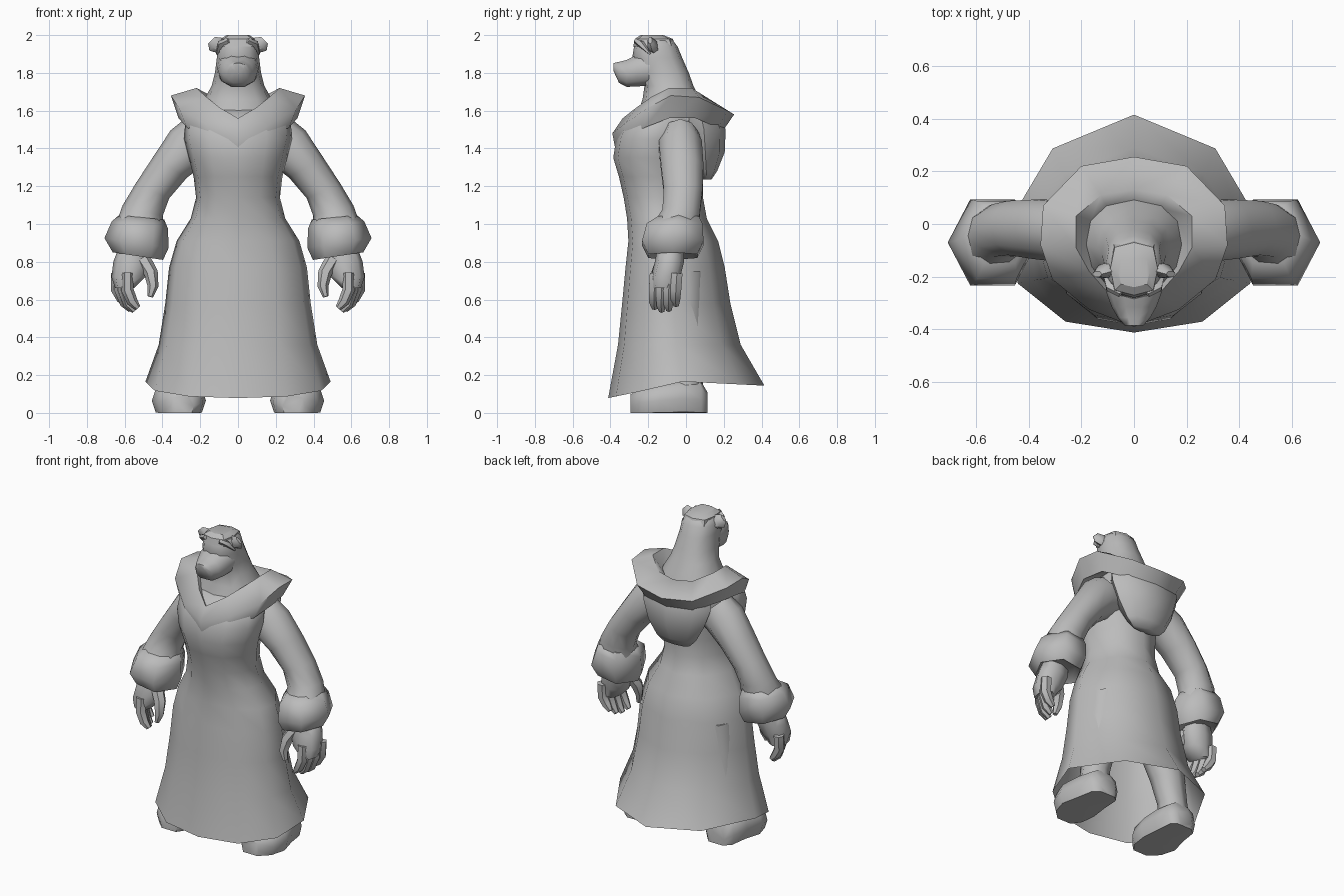
import bpy, bmesh, math
from mathutils import Vector

grey = bpy.data.materials.new("plain grey")
grey.diffuse_color = (0.5, 0.5, 0.5, 1)


def mesh_object(name, rings, cap=(True, True), loop=False, angle=50):
    """Skin a list of point rings; loop joins the last ring to the first."""
    bm = bmesh.new()
    rows = [[bm.verts.new(p) for p in r] for r in rings]
    n = len(rows[0])
    for a, b in zip(rows, rows[1:] + (rows[:1] if loop else [])):
        for i in range(n):
            j = (i + 1) % n
            bm.faces.new((a[i], a[j], b[j], b[i]))
    if not loop:
        if cap[0]:
            bm.faces.new(rows[0][::-1])
        if cap[1]:
            bm.faces.new(rows[-1])
    bmesh.ops.recalc_face_normals(bm, faces=bm.faces)
    me = bpy.data.meshes.new(name)
    bm.to_mesh(me)
    bm.free()
    me.materials.append(grey)
    ob = bpy.data.objects.new(name, me)
    bpy.context.collection.objects.link(ob)
    bpy.context.view_layer.objects.active = ob
    ob.select_set(True)
    bpy.ops.object.shade_smooth_by_angle(angle=math.radians(angle))
    ob.select_set(False)
    return ob


def ring(c, u, v, n=8, square=1.0):
    """Ellipse around c with half axes u and v; square < 1 makes it boxier."""
    c, u, v = Vector(c), Vector(u), Vector(v)
    pts = []
    for i in range(n):
        a = 2 * math.pi * i / n
        ca, sa = math.cos(a), math.sin(a)
        pts.append(c + u * math.copysign(abs(ca) ** square, ca)
                   + v * math.copysign(abs(sa) ** square, sa))
    return pts


def level(z, hx, front, back, n=12, x=0, square=1.0):
    """Horizontal ring given by half width and front/back limits."""
    return ring((x, (front + back) / 2, z), (hx, 0, 0), (0, (back - front) / 2, 0), n, square)


def tilted(x, y, z, hx, hy, t, n=8, square=1.0):
    """Ring for a limb leaning sideways by angle t."""
    return ring((x, y, z), (hx * math.cos(t), 0, hx * math.sin(t)), (0, hy, 0), n, square)


def tube(name, path, n=6):
    """Tapered tube through (x, y, z, radius) points."""
    pts = [Vector(p[:3]) for p in path]
    rings = []
    for i, p in enumerate(path):
        d = (pts[min(i + 1, len(pts) - 1)] - pts[max(i - 1, 0)]).normalized()
        u = d.cross(Vector((0, 1, 0))).normalized()
        rings.append(ring(pts[i], u * p[3], d.cross(u) * p[3], n))
    return mesh_object(name, rings)


def both_sides(ob):
    """Mirror a part across x = 0."""
    m = ob.modifiers.new("mirror", 'MIRROR')
    m.use_axis[0] = True
    m.use_mirror_merge = False


# Robe: ten-sided section, hem dipping at the front
side = [(.63, .69), (1, -.05), (.9, -.55), (.53, -.9)]
section = [(0, 1)] + side + [(0, -1)] + [(-x, y) for x, y in side[::-1]]


def robe_ring(z, hx, front, back):
    cy, hy = (front + back) / 2, (back - front) / 2
    return [Vector((x * hx, cy + y * hy, z)) for x, y in section]


hem = robe_ring(0.165, 0.49, -0.412, 0.415)
for p in hem:
    p.z += 0.21 * p.y if p.y < -0.05 else -0.05 * p.y
robe = [hem] + [robe_ring(*r) for r in (
    (0.36, 0.42, -0.36, 0.29), (0.58, 0.385, -0.338, 0.235), (0.77, 0.365, -0.32, 0.205),
    (0.91, 0.325, -0.305, 0.17), (1.03, 0.25, -0.312, 0.11), (1.14, 0.222, -0.33, 0.09),
    (1.25, 0.235, -0.355, 0.09), (1.35, 0.26, -0.385, 0.095), (1.45, 0.285, -0.37, 0.1),
    (1.54, 0.28, -0.335, 0.11), (1.61, 0.2, -0.24, 0.1))]
mesh_object("robe", robe, cap=(False, True), angle=70)

# Thick collar: inner edge, crest, outer edge and lower edge at each station
half = [
    ((0, .07, 1.60), (0, .13, 1.655), (0, .255, 1.58), (0, .20, 1.50)),
    ((.10, .06, 1.62), (.125, .11, 1.67), (.20, .22, 1.60), (.17, .17, 1.51)),
    ((.165, .01, 1.64), (.22, .03, 1.72), (.345, .07, 1.67), (.29, .05, 1.56)),
    ((.165, -.08, 1.63), (.22, -.09, 1.72), (.355, -.08, 1.68), (.315, -.09, 1.56)),
    ((.12, -.16, 1.60), (.17, -.18, 1.675), (.31, -.21, 1.61), (.27, -.22, 1.51)),
    ((.07, -.23, 1.56), (.095, -.265, 1.615), (.17, -.325, 1.53), (.15, -.32, 1.45)),
    ((0, -.29, 1.51), (0, -.335, 1.56), (0, -.39, 1.48), (0, -.375, 1.40))]
other = [[(-x, y, z) for x, y, z in s] for s in half[-2:0:-1]]
mesh_object("collar", half + other, loop=True, angle=75)

# Hood hanging down the back
mesh_object("hood", [level(*r, n=8, square=0.85) for r in (
    (1.235, 0.10, 0.08, 0.135), (1.28, 0.145, 0.05, 0.165), (1.38, 0.20, 0.0, 0.205),
    (1.50, 0.245, -0.02, 0.21), (1.57, 0.24, -0.02, 0.18))], angle=60)

# Neck and skull
mesh_object("head", [level(*r, n=12, square=0.85) for r in (
    (1.55, 0.21, -0.27, 0.12), (1.66, 0.18, -0.23, 0.075), (1.73, 0.14, -0.22, 0.04),
    (1.80, 0.122, -0.25, 0.015), (1.88, 0.112, -0.285, -0.02), (1.94, 0.108, -0.275, -0.045),
    (1.98, 0.085, -0.26, -0.075), (1.995, 0.045, -0.235, -0.13))], angle=60)

# Muzzle sloping from the brow down to the nose, with the chin below
mesh_object("muzzle", [ring((0, y, z), (hx, 0, 0), (0, 0, hz), 10, 0.85) for y, z, hx, hz in (
    (-.19, 1.825, .112, .095), (-.26, 1.812, .105, .088), (-.315, 1.797, .085, .074),
    (-.355, 1.803, .062, .058), (-.385, 1.832, .036, .02))], angle=70)

# Hair cap and swept locks above the brow
mesh_object("hair_cap", [level(*r, n=8, square=0.6) for r in (
    (1.94, 0.095, -0.28, -0.055), (1.98, 0.09, -0.27, -0.07), (2.0, 0.06, -0.24, -0.12))], angle=35)
both_sides(tube("hair_lock", [(.05, -.265, 1.97, .014), (.09, -.24, 1.955, .02),
                              (.112, -.19, 1.90, .006)], 5))

# Ears: flattened cups leaning outwards
both_sides(mesh_object("ear", [ring((x, y, z), (w * .7, 0, -w * .7), (0, d, 0), 6) for x, y, z, w, d in (
    (.085, -.17, 1.925, .03, .03), (.118, -.18, 1.952, .048, .028), (.14, -.19, 1.972, .026, .012))]))

# Sleeves
both_sides(mesh_object("sleeve", [tilted(*r, n=10) for r in (
    (.18, -.03, 1.46, .14, .10, .75), (.255, -.03, 1.415, .13, .12, .68),
    (.36, -.02, 1.30, .105, .118, .55), (.453, -.015, 1.175, .097, .108, .42),
    (.505, -.025, 1.07, .11, .105, .25), (.515, -.05, 1.0, .125, .125, .2))]))

# Wide six-sided cuffs, hollow underneath
both_sides(mesh_object("cuff", [tilted(*r, n=6) for r in (
    (.51, -.04, 1.035, .12, .125, .1), (.52, -.06, .995, .15, .17, .12),
    (.537, -.07, .90, .172, .188, .15), (.53, -.07, .83, .135, .15, .15),
    (.53, -.07, .85, .11, .11, .15))], angle=60))

# Hands: palm, four curled fingers and a thumb
both_sides(mesh_object("palm", [level(z, hx, f, b, 8, x, 0.85) for z, hx, f, b, x in (
    (.88, .08, -.15, -.01, .55), (.80, .10, -.165, -.01, .56),
    (.72, .09, -.185, -.03, .58), (.66, .05, -.18, -.04, .60))], angle=70))
for i in range(4):
    y, x, drop = -.162 + i * .038, .575 + i * .018, (.0, .015, .01, -.015)[i]
    both_sides(tube(f"finger_{i + 1}", [
        (x + .01, y, .74, .034), (x + .01, y - .006, .65, .033),
        (x - .015, y - .008, .59 - drop, .029), (x - .045, y - .004, .555 - drop, .016)]))
both_sides(tube("thumb", [(.50, -.12, .81, .04), (.46, -.15, .74, .037),
                          (.45, -.17, .67, .029), (.465, -.175, .615, .015)]))

# Legs hidden inside the robe
both_sides(mesh_object("leg", [level(z, hx, f, b, 8, x) for z, hx, f, b, x in (
    (.06, .10, -.10, .10, .31), (.20, .09, -.09, .085, .30), (.35, .105, -.11, .09, .27),
    (.55, .13, -.15, .10, .22), (.75, .15, -.17, .11, .18))]))

# Feet with flat soles
foot = [ring((x, y, z), (hx, 0, 0), (0, 0, z + .03), 10, 0.75) for x, y, z, hx in (
    (.295, .115, .04, .06), (.30, .08, .07, .105), (.305, -.03, .075, .12),
    (.313, -.14, .065, .143), (.305, -.235, .055, .12), (.295, -.295, .035, .06))]
for r in foot:
    for p in r:
        p.z = max(p.z, 0)
both_sides(mesh_object("foot", foot))
